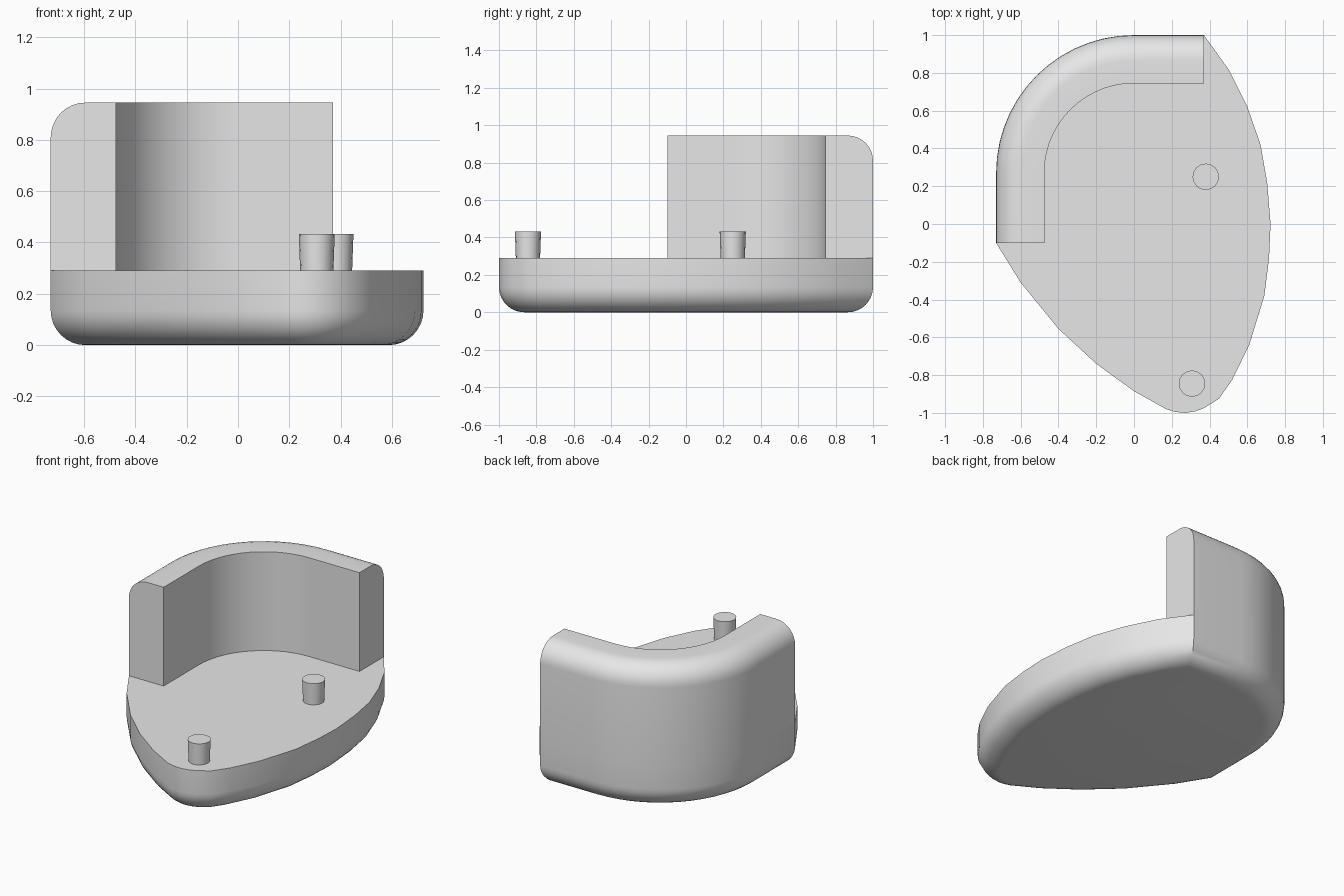
import bpy, bmesh, math
from mathutils import Vector

cube = bpy.data.objects.get("Cube")
if cube:
    bpy.data.objects.remove(cube, do_unlink=True)

FLOOR, TOP = 0.29, 0.945       # heights of the base and the wall
OUTER, THICK = 0.73, 0.255     # back corner radius and wall thickness
ROUND = 0.135                  # radius of the rounded edges
CENTRE_Y = 0.27                # centre of the back corner arc
END_X, END_Y = 0.37, -0.10     # where the wall stops

grey = bpy.data.materials.new("plain_grey")
grey.use_nodes = True
grey.diffuse_color = (0.8, 0.8, 0.8, 1)
grey.node_tree.nodes["Principled BSDF"].inputs["Base Color"].default_value = (0.8, 0.8, 0.8, 1)


def finish(name, bm):
    bmesh.ops.recalc_face_normals(bm, faces=bm.faces)
    mesh = bpy.data.meshes.new(name)
    bm.to_mesh(mesh)
    bm.free()
    mesh.materials.append(grey)
    obj = bpy.data.objects.new(name, mesh)
    bpy.context.collection.objects.link(obj)
    mesh.shade_smooth()
    mesh.set_sharp_from_angle(angle=math.radians(35))
    return obj


def loft(name, rings):
    """Skin closed rings of equal length and cap both ends."""
    bm = bmesh.new()
    loops = [[bm.verts.new(p) for p in ring] for ring in rings]
    n = len(loops[0])
    for a, b in zip(loops, loops[1:]):
        for i in range(n):
            j = (i + 1) % n
            bm.faces.new((a[i], a[j], b[j], b[i]))
    bm.faces.new(loops[0])
    bm.faces.new(loops[-1])
    return finish(name, bm)


def corner_path(radius, steps=14):
    """Straight run, quarter arc round the back corner, straight run."""
    pts = [Vector((END_X, CENTRE_Y + radius))]
    for i in range(steps + 1):
        a = math.pi / 2 * (1 + i / steps)
        pts.append(Vector((radius * math.cos(a), CENTRE_Y + radius * math.sin(a))))
    return pts + [Vector((-radius, END_Y))]


def inset(points, dist):
    """Mitred inward offset of an anticlockwise outline."""
    result = []
    for i, p in enumerate(points):
        d1 = (p - points[i - 1]).normalized()
        d2 = (points[(i + 1) % len(points)] - p).normalized()
        n1, n2 = Vector((-d1.y, d1.x)), Vector((-d2.y, d2.x))
        result.append(p + (n1 + n2) * dist / (1 + n1.dot(n2)))
    return result


# Base: teardrop outline with a rounded lower edge
front_and_side = [(-0.6, -0.31), (-0.4, -0.555), (-0.2, -0.74), (0, -0.885),
                  (0.17, -0.98), (0.22, -0.995), (0.27, -1), (0.32, -0.993),
                  (0.37, -0.975), (0.45, -0.925), (0.52, -0.825), (0.61, -0.64),
                  (0.69, -0.38), (0.715, -0.18), (0.723, 0), (0.705, 0.22),
                  (0.67, 0.42), (0.6, 0.62), (0.5, 0.82)]
outline = corner_path(OUTER) + [Vector(p) for p in front_and_side]
rings = []
for i in range(9):
    a = math.pi / 2 * i / 8
    z = ROUND * (1 - math.cos(a))
    rings.append([(p.x, p.y, z) for p in inset(outline, ROUND * (1 - math.sin(a)))])
rings.append([(p.x, p.y, FLOOR) for p in outline])
loft("base", rings)

# Curved wall: section with a rounded outer top edge, swept round the corner
section = [(0, FLOOR)]
for i in range(9):
    a = math.pi / 2 * i / 8
    section.append((ROUND * (1 - math.cos(a)), TOP - ROUND * (1 - math.sin(a))))
section += [(THICK, TOP), (THICK, FLOOR)]
strips = [[(p.x, p.y, z) for p in corner_path(OUTER - depth)] for depth, z in section]
loft("curved_wall", list(zip(*strips)))

# Two pegs, slightly wider at the top
for name, x, y in (("back_peg", 0.38, 0.25), ("front_peg", 0.307, -0.845)):
    bm = bmesh.new()
    bmesh.ops.create_cone(bm, cap_ends=True, segments=16, radius1=0.064,
                          radius2=0.07, depth=0.165)
    bmesh.ops.translate(bm, verts=bm.verts, vec=(x, y, 0.35))
    finish(name, bm)
